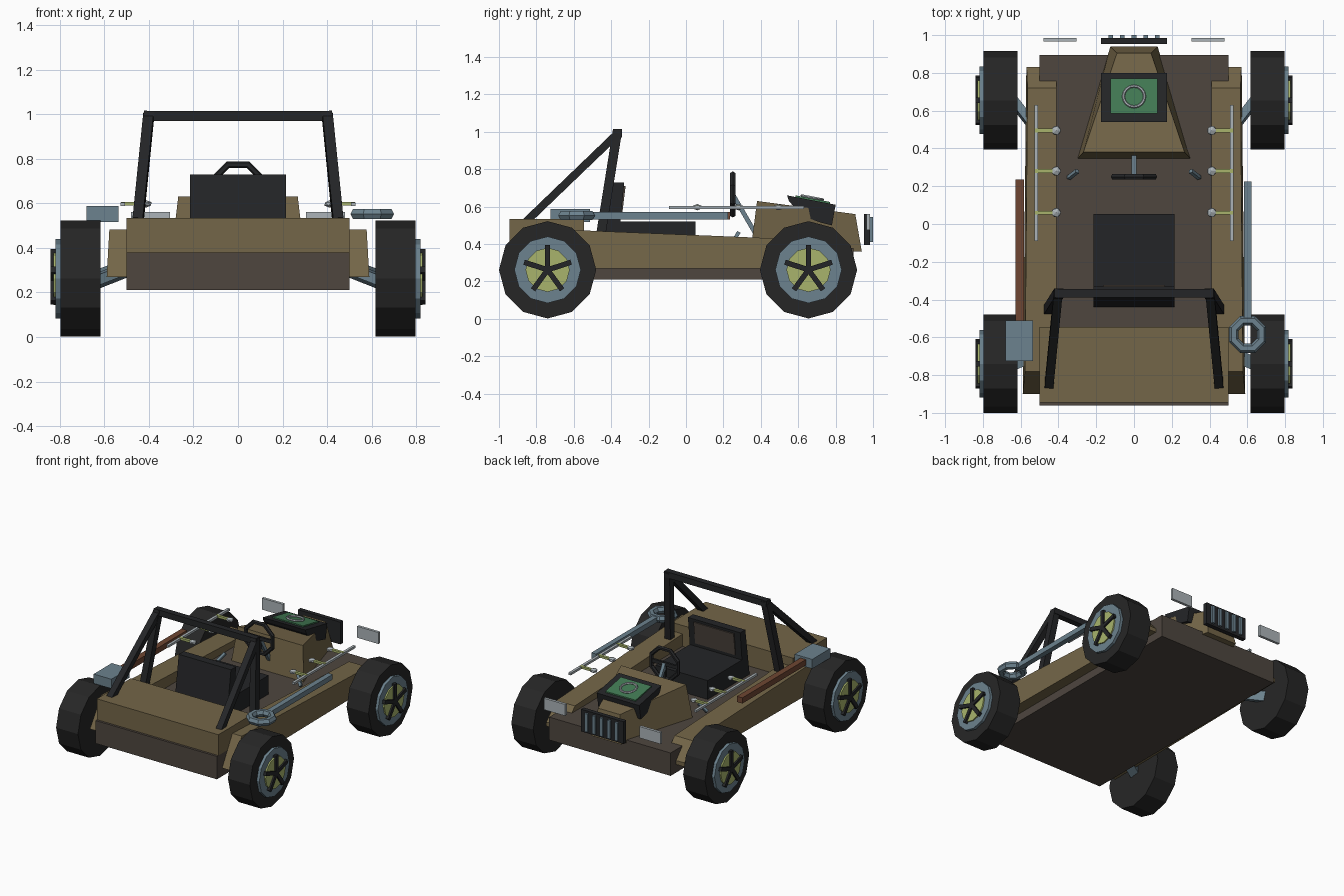
import bpy, bmesh, math
from mathutils import Vector, Matrix

if "Cube" in bpy.data.objects:
    bpy.data.objects.remove(bpy.data.objects["Cube"])


def material(name, r, g, b):
    m = bpy.data.materials.new(name)
    lin = [((c / 255 + 0.055) / 1.055) ** 2.4 for c in (r, g, b)]
    m.diffuse_color = (*lin, 1)
    m.use_nodes = True
    m.node_tree.nodes["Principled BSDF"].inputs["Base Color"].default_value = m.diffuse_color
    return m


OLIVE = material("olive", 116, 102, 72)
UMBER = material("dark umber", 78, 70, 63)
BLACK = material("black", 36, 37, 39)
RUBBER = material("rubber", 38, 38, 38)
STEEL = material("blue steel", 108, 130, 142)
LIME = material("pale lime", 168, 180, 108)
WOOD = material("wood", 110, 70, 50)
GREEN = material("green", 66, 122, 84)
SILVER = material("silver", 172, 180, 184)


def loft(name, a, b, mat):
    """Solid between two matching outlines."""
    bm = bmesh.new()
    va = [bm.verts.new(p) for p in a]
    vb = [bm.verts.new(p) for p in b]
    n = len(va)
    bm.faces.new(va)
    bm.faces.new(vb)
    for i in range(n):
        j = (i + 1) % n
        bm.faces.new((va[i], va[j], vb[j], vb[i]))
    bmesh.ops.recalc_face_normals(bm, faces=bm.faces)
    me = bpy.data.meshes.new(name)
    bm.to_mesh(me)
    bm.free()
    me.materials.append(mat)
    ob = bpy.data.objects.new(name, me)
    bpy.context.collection.objects.link(ob)
    return ob


def box(name, x, y, z, mat):
    def quad(h):
        return [(x[0], y[0], h), (x[1], y[0], h), (x[1], y[1], h), (x[0], y[1], h)]
    return loft(name, quad(z[0]), quad(z[1]), mat)


def prism(name, profile, x0, x1, mat):
    """Side profile (y, z) extruded along x."""
    return loft(name, [(x0, *p) for p in profile], [(x1, *p) for p in profile], mat)


def disc(name, x0, x1, y, z, r, n, mat):
    pts = [(y + r * math.sin(2 * math.pi * i / n), z + r * math.cos(2 * math.pi * i / n))
           for i in range(n)]
    return prism(name, pts, x0, x1, mat)


def beam(name, a, b, w, h, mat):
    a, b = Vector(a), Vector(b)
    d = (b - a).normalized()
    ref = Vector((0, 0, 1)) if abs(d.x) > 0.7 else Vector((1, 0, 0))
    s = d.cross(ref).normalized() * w / 2
    t = d.cross(s).normalized() * h / 2
    ring = (s + t, s - t, -s - t, -s + t)
    return loft(name, [a + o for o in ring], [b + o for o in ring], mat)


def torus(name, loc, rot, major, minor, n, m, mat):
    bpy.ops.mesh.primitive_torus_add(location=loc, rotation=rot, major_radius=major,
                                     minor_radius=minor, major_segments=n, minor_segments=m)
    ob = bpy.context.object
    ob.name = name
    ob.data.materials.append(mat)
    return ob


# Hull: floor slab, rear deck, tapered hood
box("floor_slab", (-0.5, 0.5), (-0.962, 0.895), (0.21, 0.38), UMBER)
box("rear_deck", (-0.5, 0.5), (-0.945, -0.545), (0.379, 0.535), OLIVE)
loft("hood",
     [(-0.3, 0.345, 0.36), (0.3, 0.345, 0.36), (0.125, 0.94, 0.36), (-0.125, 0.94, 0.36)],
     [(-0.268, 0.38, 0.63), (0.268, 0.38, 0.63), (0.09, 0.905, 0.56), (-0.09, 0.905, 0.56)],
     OLIVE)

# Engine block on the hood with green cover and ring
prism("engine_block", [(0.54, 0.66), (0.80, 0.61), (0.78, 0.50), (0.72, 0.515),
                       (0.62, 0.55), (0.55, 0.63)], -0.175, 0.175, BLACK)
prism("engine_cover", [(0.585, 0.651), (0.585, 0.66), (0.77, 0.625), (0.77, 0.615)],
      -0.125, 0.125, GREEN)
torus("cover_ring", (0, 0.675, 0.648), (-0.19, 0, 0), 0.056, 0.008, 16, 6, SILVER)

# Grille and its bars
box("grille", (-0.175, 0.175), (0.953, 0.985), (0.395, 0.56), BLACK)
for i in range(5):
    x = (i - 2) * 0.062
    box("grille_bar", (x - 0.012, x + 0.012), (0.984, 1.0), (0.41, 0.545), STEEL)

# Seat with forward-leaning backrest
box("seat_cushion", (-0.215, 0.215), (-0.4, 0.052), (0.379, 0.52), BLACK)
prism("seat_back", [(-0.44, 0.38), (-0.365, 0.38), (-0.33, 0.73), (-0.39, 0.73)],
      -0.215, 0.215, BLACK)
prism("backrest_panel", [(-0.352, 0.545), (-0.343, 0.545), (-0.323, 0.71), (-0.334, 0.71)],
      -0.165, 0.165, UMBER)

# Steering wheel, spokes and column
wheel = torus("steering_wheel", (0, 0.25, 0.665), (math.pi / 2, 0, 0), 0.117, 0.016, 8, 6, BLACK)
wheel.data.transform(Matrix.Rotation(math.pi / 8, 4, 'Z'))
beam("steering_spoke", (-0.11, 0.25, 0.665), (0.11, 0.25, 0.665), 0.016, 0.026, BLACK)
beam("steering_spoke_low", (0, 0.25, 0.665), (0, 0.25, 0.56), 0.016, 0.026, BLACK)
beam("steering_column", (0, 0.25, 0.665), (0, 0.375, 0.45), 0.024, 0.024, STEEL)

# Roll bar crosspiece
box("roll_bar_top", (-0.42, 0.42), (-0.388, -0.343), (0.97, 1.015), BLACK)

pod = [(-0.9, 0.27), (-0.78, 0.482), (0.72, 0.42), (0.83, 0.30), (0.83, 0.27)]

for s, side in ((-1, "left"), (1, "right")):
    # Side pod, slightly narrower toward the top and front
    loft("side_pod_" + side, [(s * 0.41, y, z) for y, z in pod],
         [(s * (0.589 - 0.011 * (y + 0.9) - 0.05 * (z - 0.27)), y, z) for y, z in pod], OLIVE)

    # Roll bar leg and rear stay
    beam("roll_bar_leg_" + side, (s * 0.455, -0.457, 0.44), (s * 0.398, -0.366, 1.01),
         0.05, 0.048, BLACK)
    beam("roll_bar_stay_" + side, (s * 0.45, -0.855, 0.52), (s * 0.402, -0.366, 0.99),
         0.042, 0.046, BLACK)

    # Headlight plate
    x = sorted((s * 0.305, s * 0.48))
    box("headlight_" + side, x, (0.965, 0.985), (0.475, 0.56), SILVER)

    # Floor lever
    beam("lever_" + side, (s * 0.345, 0.245, 0.40), (s * 0.30, 0.28, 0.46), 0.02, 0.02, STEEL)

    # Side rail on knobbed pegs
    beam("side_rail_" + side, (s * 0.517, -0.09, 0.595), (s * 0.517, 0.63, 0.595),
         0.016, 0.02, SILVER)
    for y in (0.06, 0.28, 0.495):
        beam("rail_peg_" + side, (s * 0.525, y, 0.597), (s * 0.42, y, 0.597), 0.02, 0.016, LIME)
        bpy.ops.mesh.primitive_ico_sphere_add(subdivisions=1, radius=0.028,
                                              location=(s * 0.412, y, 0.597))
        knob = bpy.context.object
        knob.name = "peg_knob_" + side
        knob.scale.z = 0.6
        knob.data.materials.append(SILVER)

    # Wheels: tyre, rim, hub plate, five spokes and suspension arm
    for y, end in ((-0.74, "rear"), (0.655, "front")):
        tag = "_%s_%s" % (end, side)
        z = 0.262
        disc("tyre" + tag, s * 0.617, s * 0.797, y, z, 0.26, 12, RUBBER)
        disc("rim" + tag, s * 0.79, s * 0.818, y, z, 0.178, 12, STEEL)
        disc("hub_plate" + tag, s * 0.81, s * 0.828, y, z, 0.118, 12, LIME)
        for k in range(5):
            a = 2 * math.pi * k / 5
            beam("spoke" + tag, (s * 0.827, y, z),
                 (s * 0.827, y + 0.132 * math.sin(a), z + 0.132 * math.cos(a)),
                 0.028, 0.026, BLACK)
        inner = y - 0.18 if end == "front" else y + 0.06
        beam("suspension_arm" + tag, (s * 0.5, inner, 0.31), (s * 0.64, y, 0.255),
             0.07, 0.045, STEEL)

# Wooden handle with steel head on the left
box("mallet_handle", (-0.628, -0.583), (-0.55, 0.235), (0.53, 0.572), WOOD)
box("mallet_head", (-0.68, -0.535), (-0.725, -0.512), (0.517, 0.587), STEEL)

# Ring spanner on the right
ring = torus("spanner_ring", (0.602, -0.585, 0.552), (0, 0, 0), 0.079, 0.027, 8, 6, STEEL)
ring.data.transform(Matrix.Rotation(math.pi / 8, 4, 'Z'))
box("spanner_shaft", (0.583, 0.622), (-0.52, 0.225), (0.532, 0.57), STEEL)
